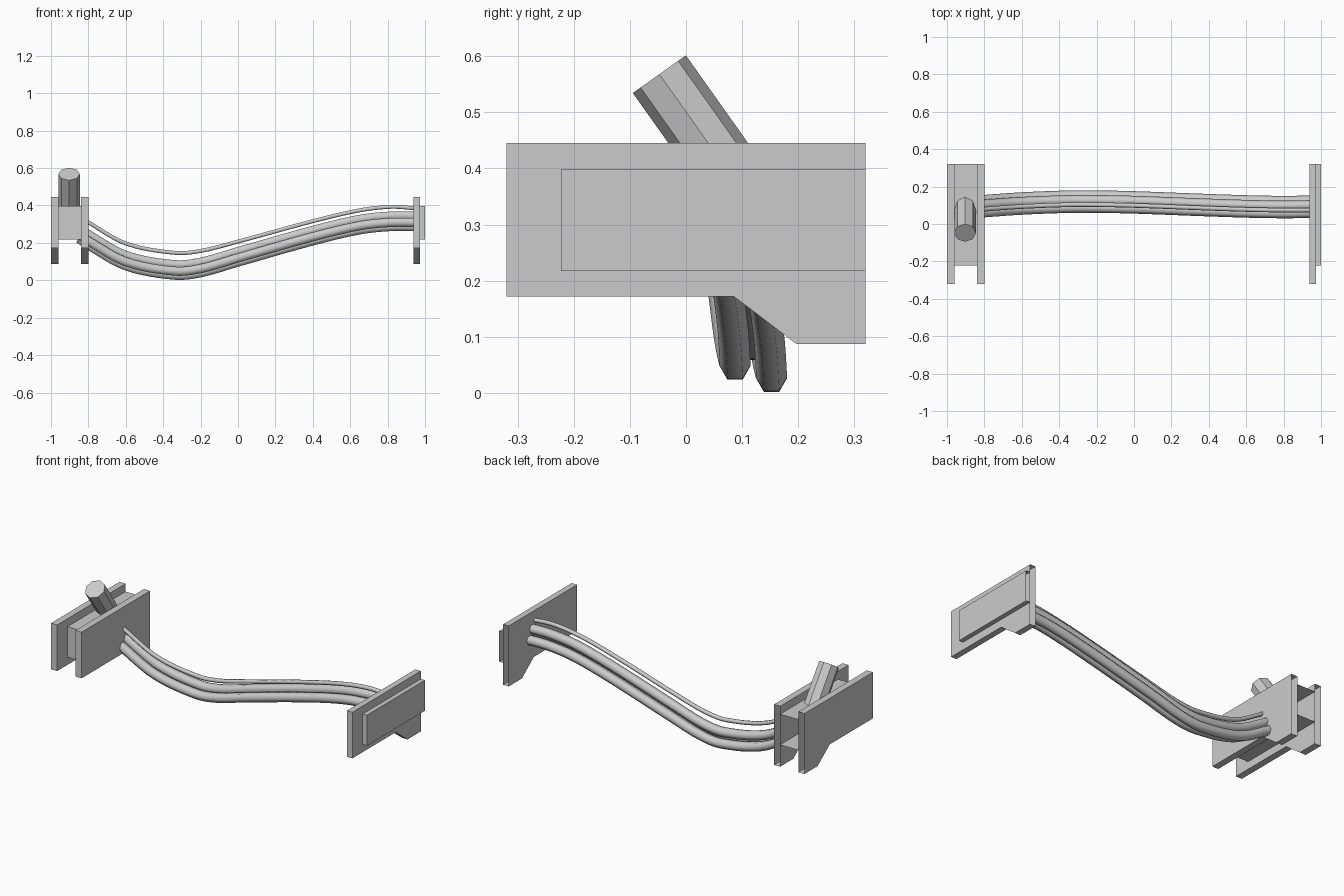
import bpy, bmesh
from math import cos, sin, pi
from mathutils import Vector, Matrix

if "Cube" in bpy.data.objects:
    bpy.data.objects.remove(bpy.data.objects["Cube"])

def finish(name, bm, smooth=False):
    bmesh.ops.recalc_face_normals(bm, faces=bm.faces[:])
    me = bpy.data.meshes.new(name)
    bm.to_mesh(me)
    bm.free()
    ob = bpy.data.objects.new(name, me)
    bpy.context.collection.objects.link(ob)
    for p in me.polygons:
        p.use_smooth = smooth
    return ob

# Extrude a yz profile along x; listed profile edges are left open
def extrude_profile(name, prof, x0, x1, open_edges=(), caps=True):
    bm = bmesh.new()
    a = [bm.verts.new((x0, y, z)) for y, z in prof]
    b = [bm.verts.new((x1, y, z)) for y, z in prof]
    n = len(prof)
    for i in range(n):
        if i not in open_edges:
            j = (i + 1) % n
            bm.faces.new((a[i], a[j], b[j], b[i]))
    if caps:
        bm.faces.new(a[::-1])
        bm.faces.new(b)
    return finish(name, bm)

# Bracket plates, open on the back end
PLATE = [(-.32, .445), (-.32, .172), (.085, .172), (.197, .087), (.32, .087), (.32, .445)]
for name, x0, x1 in (("left_outer_plate", -1, -.96),
                     ("left_inner_plate", -.84, -.80),
                     ("right_plate", .937, .973)):
    extrude_profile(name, PLATE, x0, x1, open_edges=(4,))

# Mounting bars, hollow and open on the back end
BAR = [(-.223, .398), (-.223, .217), (.32, .217), (.32, .398)]
extrude_profile("left_bar", BAR, -.96, -.84, open_edges=(2,), caps=False)
extrude_profile("right_bar", BAR, .973, 1.0, open_edges=(2,))

# Tilted eight-sided post
top = Vector((-.903, -.0475, .568))
down = Vector((0, .579, -.816)).normalized()
length = .29
bm = bmesh.new()
rot = (-down).to_track_quat('Z', 'X').to_matrix().to_4x4()
bmesh.ops.create_cone(bm, cap_ends=True, segments=8, radius1=.058, radius2=.058,
                      depth=length,
                      matrix=Matrix.Translation(top + down * length / 2) @ rot)
finish("tilted_post", bm)

# Smooth path through points that advance in x
def path(points, steps=6):
    p = [Vector(q) for q in points]
    n = len(p)
    slope = []
    for i in range(n):
        d = p[min(i + 1, n - 1)] - p[max(i - 1, 0)]
        slope.append(d / d.x)
    out = []
    for i in range(n - 1):
        h = p[i + 1].x - p[i].x
        for k in range(steps):
            t = k / steps
            out.append(p[i] * (2*t**3 - 3*t**2 + 1) + slope[i] * h * (t**3 - 2*t**2 + t)
                       + p[i + 1] * (3*t**2 - 2*t**3) + slope[i + 1] * h * (t**3 - t**2))
    return out + [p[-1]]

# Six-sided cable swept along a path
def cable(name, points, dy, dz, r):
    pts = [q + Vector((0, dy, dz)) for q in path(points)]
    bm = bmesh.new()
    rings = []
    for i, c in enumerate(pts):
        t = (pts[min(i + 1, len(pts) - 1)] - pts[max(i - 1, 0)]).normalized()
        up = t.cross(Vector((0, 1, 0))).normalized()
        side = up.cross(t)
        rings.append([bm.verts.new(c + side * r * cos(k * pi / 3) + up * r * sin(k * pi / 3))
                      for k in range(6)])
    for a, b in zip(rings, rings[1:]):
        for k in range(6):
            j = (k + 1) % 6
            bm.faces.new((a[k], a[j], b[j], b[k]))
    finish(name, bm, smooth=True)

# Three thick cables bundled together
BUNDLE = [(-.85, .095, .25), (-.8, .099, .216), (-.6, .113, .105), (-.34, .123, .055),
          (-.2, .123, .068), (0, .119, .125), (.4, .104, .238), (.65, .096, .297),
          (.82, .094, .315), (.95, .096, .315)]
for name, dy, dz in (("low_cable", .029, -.028), ("front_cable", -.036, -.006),
                     ("top_cable", .004, .029)):
    cable(name, BUNDLE, dy, dz, .0275)

# Thin cable hanging above the bundle
THIN = [(-.85, .095, .345), (-.8, .099, .31), (-.6, .113, .197), (-.34, .123, .147),
        (-.2, .123, .157), (0, .119, .207), (.4, .104, .316), (.65, .096, .374),
        (.82, .094, .393), (.95, .094, .385)]
cable("thin_cable", THIN, -.02, 0, .012)
